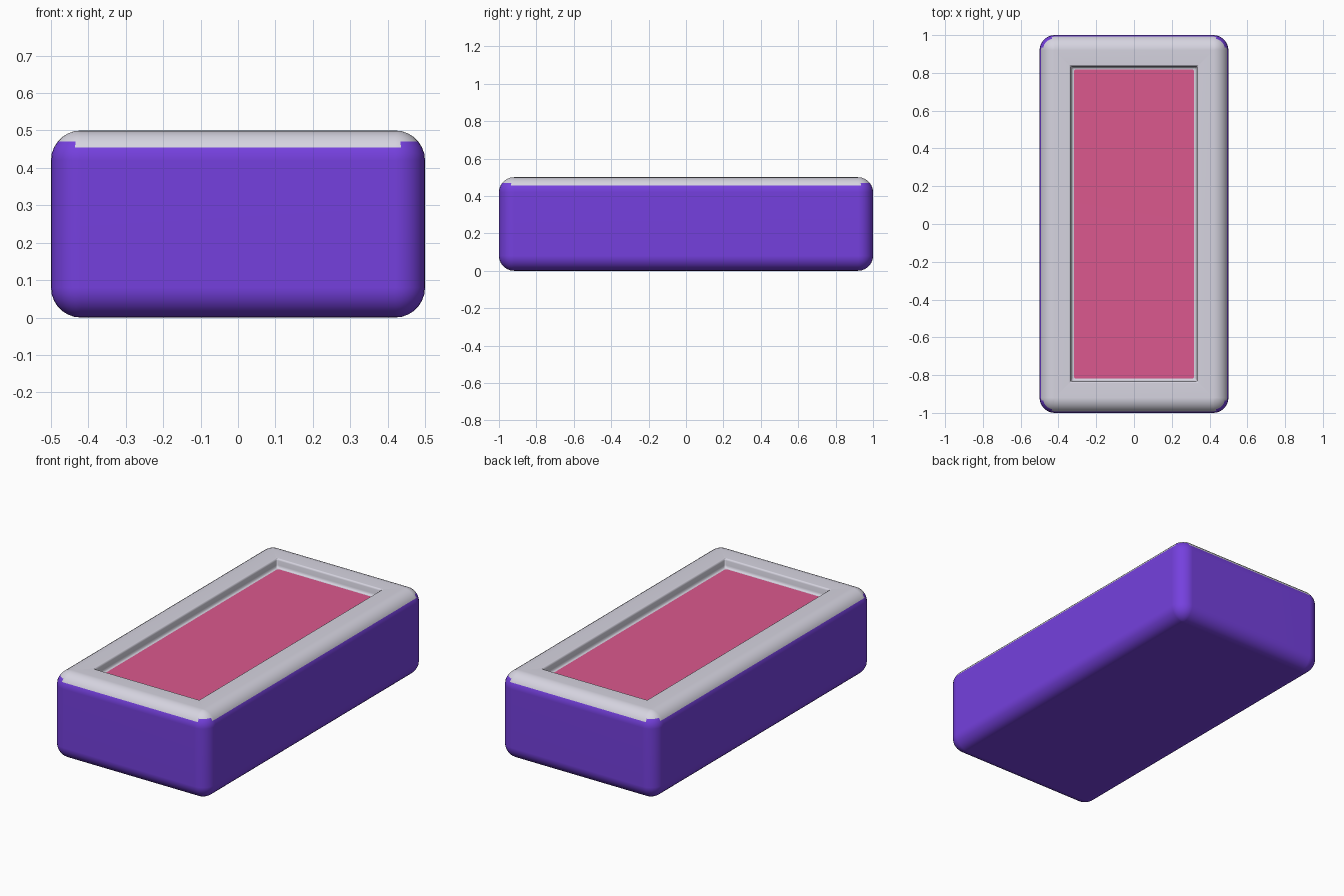
import bpy, bmesh, math

cube = bpy.data.objects.get("Cube")
if cube:
    bpy.data.objects.remove(cube, do_unlink=True)

HX, HY, H = 0.5, 1.0, 0.5   # half width, half length, height
R, SEG = 0.08, 7            # edge rounding
STEP = math.pi / 2 / SEG


def linear(c):
    c /= 255
    return c / 12.92 if c <= 0.04045 else ((c + 0.055) / 1.055) ** 2.4


def material(name, *rgb):
    mat = bpy.data.materials.new(name)
    mat.use_nodes = True
    col = [linear(c) for c in rgb] + [1]
    mat.diffuse_color = col
    node = next(n for n in mat.node_tree.nodes if n.type == 'BSDF_PRINCIPLED')
    node.inputs["Base Color"].default_value = col
    return mat


materials = [material("purple", 117, 64, 222), material("pale grey", 214, 212, 224),
             material("pink", 219, 88, 142)]
PURPLE, GREY, PINK = range(3)

bm = bmesh.new()


def ring(inset, z, radius):
    """Rounded rectangle of vertices, inset from the outer outline."""
    verts = []
    for k, (sx, sy) in enumerate([(1, 1), (-1, 1), (-1, -1), (1, -1)]):
        for i in range(SEG + 1):
            a = k * math.pi / 2 + i * STEP
            verts.append(bm.verts.new((sx * (HX - inset - radius) + radius * math.cos(a),
                                       sy * (HY - inset - radius) + radius * math.sin(a), z)))
    return verts


# Outer shell: rounded bottom edge, then rounded top edge
rings = []
for i in range(SEG + 1):
    c, s = math.cos(math.pi / 2 - i * STEP), math.sin(math.pi / 2 - i * STEP)
    rings.append(ring(R - R * c, R - R * s, max(R * c, 0)))
for i in range(SEG + 1):
    c, s = math.cos(i * STEP), math.sin(i * STEP)
    rings.append(ring(R - R * c, H - R + R * s, max(R * c, 0)))

# Recess: eased lip, short wall, small fillet at the foot
for inset, depth, rad in [(.157, 0, .002), (.162, .003, .003), (.166, .01, .005),
                          (.168, .035, .008), (.171, .044, .01), (.175, .048, .01),
                          (.182, .05, .01)]:
    rings.append(ring(inset, H - depth, rad))

# Skin the rings; the rim colour starts part way up the top rounding
start = SEG + 1 + 2
n = len(rings[0])
for row, (a, b) in enumerate(zip(rings, rings[1:])):
    for j in range(n):
        k = (j + 1) % n
        face = bm.faces.new((a[j], a[k], b[k], b[j]))
        corner = 1 <= j % (SEG + 1) <= SEG - 2
        face.material_index = PURPLE if row < start or (row == start and corner) else GREY

bm.faces.new(rings[0][::-1]).material_index = PURPLE
bm.faces.new(rings[-1]).material_index = PINK   # recessed panel
bmesh.ops.remove_doubles(bm, verts=bm.verts, dist=1e-5)
bmesh.ops.recalc_face_normals(bm, faces=bm.faces)

mesh = bpy.data.meshes.new("rounded_tray")
bm.to_mesh(mesh)
bm.free()
for mat in materials:
    mesh.materials.append(mat)
tray = bpy.data.objects.new("rounded_tray", mesh)
bpy.context.collection.objects.link(tray)

# Smooth rounding with flat main faces
bpy.context.view_layer.objects.active = tray
tray.select_set(True)
bpy.ops.object.shade_smooth_by_angle(angle=math.radians(50))
tray.modifiers.new("flat_faces", 'WEIGHTED_NORMAL').keep_sharp = True
